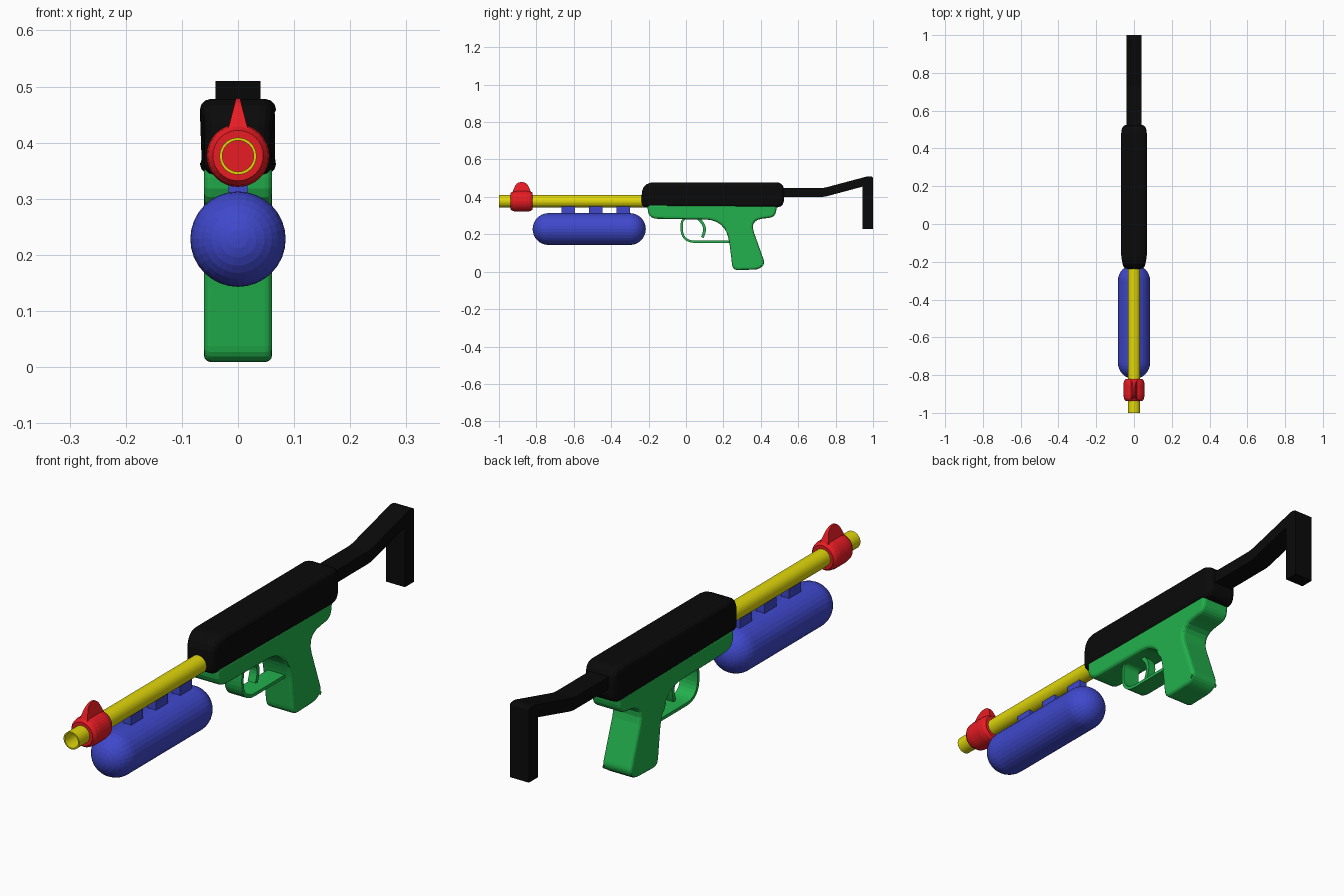
import bpy, bmesh, math
from mathutils import Vector

if "Cube" in bpy.data.objects:
    bpy.data.objects.remove(bpy.data.objects["Cube"])


def material(name, rgb):
    m = bpy.data.materials.new(name)
    m.diffuse_color = (*rgb, 1)
    m.use_nodes = True
    m.node_tree.nodes["Principled BSDF"].inputs["Base Color"].default_value = m.diffuse_color
    return m


BLACK = material("black", (0.003, 0.003, 0.003))
GREEN = material("green", (0.016, 0.44, 0.072))
RED = material("red", (0.84, 0.012, 0.018))
BLUE = material("blue", (0.05, 0.065, 0.60))
YELLOW = material("yellow", (0.75, 0.68, 0.003))


def finish(name, bm, mat):
    bmesh.ops.remove_doubles(bm, verts=bm.verts, dist=1e-5)
    bmesh.ops.recalc_face_normals(bm, faces=bm.faces)
    me = bpy.data.meshes.new(name)
    bm.to_mesh(me)
    bm.free()
    me.materials.append(mat)
    ob = bpy.data.objects.new(name, me)
    bpy.context.collection.objects.link(ob)
    return ob


def rounded(corners, steps=5):
    """Outline from (y, z, rounding length) corners."""
    out = []
    n = len(corners)
    for i, (y, z, r) in enumerate(corners):
        p = Vector((y, z))
        if r == 0:
            out.append(p)
            continue
        a = p + (Vector(corners[i - 1][:2]) - p).normalized() * r
        b = p + (Vector(corners[(i + 1) % n][:2]) - p).normalized() * r
        for k in range(steps + 1):
            t = k / steps
            out.append(a * (1 - t) ** 2 + p * 2 * t * (1 - t) + b * t * t)
    return out


def inset(poly, d):
    n = len(poly)
    area = sum(poly[i - 1].cross(poly[i]) for i in range(n))
    s = 1 if area > 0 else -1
    out = []
    for i, p in enumerate(poly):
        e1 = (p - poly[i - 1]).normalized()
        e2 = (poly[(i + 1) % n] - p).normalized()
        n1, n2 = Vector((-e1.y, e1.x)) * s, Vector((-e2.y, e2.x)) * s
        out.append(p + (n1 + n2) * d / max(0.4, 1 + n1.dot(n2)))
    return out


def slab(name, poly, half, mat, bevel=0.0, warp=None):
    """Side outline (y, z) given a width in x, with rounded side edges."""
    bm = bmesh.new()
    if bevel:
        arc = [(half - bevel + bevel * math.sin(a), bevel * (1 - math.cos(a)))
               for a in (math.pi / 2, math.pi / 3, math.pi / 6, 0)]
        # at the side face the outline is inset fully, at the belly not at all
        arc = [(x, bevel - bevel * math.sqrt(max(0, 1 - ((x - half + bevel) / bevel) ** 2)))
               for x, _ in arc]
    else:
        arc = [(half, 0)]
    layers = arc + [(-x, d) for x, d in reversed(arc)]
    rings = []
    for x, d in layers:
        pts = inset(poly, d) if d else poly
        rings.append([bm.verts.new((x, p.x, p.y)) for p in pts])
    n = len(poly)
    for a, b in zip(rings, rings[1:]):
        for i in range(n):
            j = (i + 1) % n
            bm.faces.new((a[i], a[j], b[j], b[i]))
    bm.faces.new(rings[0])
    bm.faces.new(rings[-1])
    if warp:
        for v in bm.verts:
            v.co.x *= warp(v.co.y, v.co.z)
    return finish(name, bm, mat)


def lathe(name, rows, zc, mat, seg=32, closed=False):
    """Spin (y, radius) rows about a line along y."""
    bm = bmesh.new()
    rings = [[bm.verts.new((r * math.cos(2 * math.pi * k / seg), y,
                            zc + r * math.sin(2 * math.pi * k / seg)))
              for k in range(seg)] for y, r in rows]
    pairs = list(zip(rings, rings[1:])) + ([(rings[-1], rings[0])] if closed else [])
    for a, b in pairs:
        for k in range(seg):
            j = (k + 1) % seg
            bm.faces.new((a[k], a[j], b[j], b[k]))
    bmesh.ops.dissolve_degenerate(bm, dist=1e-6, edges=bm.edges)
    return finish(name, bm, mat)


def strip(path, thick):
    """Outline of a thin band following an open path."""
    left, right = [], []
    for i, p in enumerate(path):
        t = (path[min(i + 1, len(path) - 1)] - path[max(i - 1, 0)]).normalized()
        n = Vector((-t.y, t.x)) * thick / 2
        left.append(p + n)
        right.append(p - n)
    return left + right[::-1]


# Barrel: open tube
lathe("barrel", [(-1, 0.033), (-0.2, 0.033), (-0.2, 0.028), (-1, 0.028)],
      0.376, YELLOW, closed=True)

# Front sight: solid collar with a tapered fin
lathe("sight_collar", [(-0.937, 0), (-0.937, 0.045), (-0.925, 0.053), (-0.905, 0.056),
                       (-0.85, 0.056), (-0.832, 0.053), (-0.82, 0.045), (-0.82, 0)],
      0.377, RED)
fin = rounded([(-0.935, 0.385, 0), (-0.935, 0.41, 0.012), (-0.905, 0.479, 0.025),
               (-0.852, 0.479, 0.025), (-0.822, 0.41, 0.012), (-0.822, 0.385, 0)])
slab("sight_fin", fin, 0.02, RED,
     warp=lambda y, z: max(0.22, 1 - 0.78 * (z - 0.415) / 0.06))

# Tank: capsule with three pegs to the barrel
cap = [(0.085 * math.cos(a), 0.085 * math.sin(a))
       for a in [math.pi / 2 * k / 8 for k in range(9)]]
lathe("tank", [(-0.735 - c, s) for c, s in cap] + [(-0.3 + c, s) for c, s in reversed(cap)],
      0.228, BLUE)
for i, y in enumerate((-0.63, -0.482, -0.335)):
    box = [Vector(p) for p in ((y - 0.036, 0.29), (y + 0.036, 0.29),
                               (y + 0.036, 0.362), (y - 0.036, 0.362))]
    slab(f"tank_peg_{i + 1}", box, 0.017, BLUE)

# Upper body, narrowing slightly at its ends
body = rounded([(-0.237, 0.343, 0.03), (0.524, 0.343, 0.045),
                (0.524, 0.478, 0.045), (-0.237, 0.478, 0.07)])
slab("upper_body", body, 0.068, BLACK, 0.02,
     lambda y, z: 1 - 0.2 * max(0, (-0.16 - y) / 0.075) ** 1.5 - 0.1 * max(0, (y - 0.48) / 0.044))

# Shoulder stock
stock = rounded([(0.5, 0.447, 0), (0.735, 0.447, 0.02), (0.975, 0.511, 0.01),
                 (1.0, 0.507, 0.008), (1.0, 0.227, 0), (0.945, 0.227, 0),
                 (0.945, 0.455, 0), (0.74, 0.4, 0.02), (0.5, 0.4, 0)], 3)
slab("stock", stock, 0.04, BLACK)

# Lower frame and grip in one piece
grip = rounded([(-0.205, 0.36, 0), (-0.205, 0.283, 0.055), (0.185, 0.278, 0.08),
                (0.228, 0.19, 0.05), (0.25, 0.008, 0.03), (0.395, 0.012, 0.03),
                (0.422, 0.045, 0.02), (0.34, 0.275, 0.07), (0.478, 0.292, 0.035),
                (0.487, 0.36, 0)])
slab("grip", grip, 0.061, GREEN, 0.013)

# Trigger guard and trigger
guard = rounded([(0.04, 0.29, 0), (-0.022, 0.287, 0.035), (-0.025, 0.16, 0.075),
                 (0.26, 0.16, 0)], 8)
slab("trigger_guard", strip(guard, 0.012), 0.036, GREEN)
trig = rounded([(0.065, 0.285, 0), (0.108, 0.24, 0.04), (0.088, 0.183, 0)], 6)
slab("trigger", strip(trig, 0.015), 0.016, GREEN)
